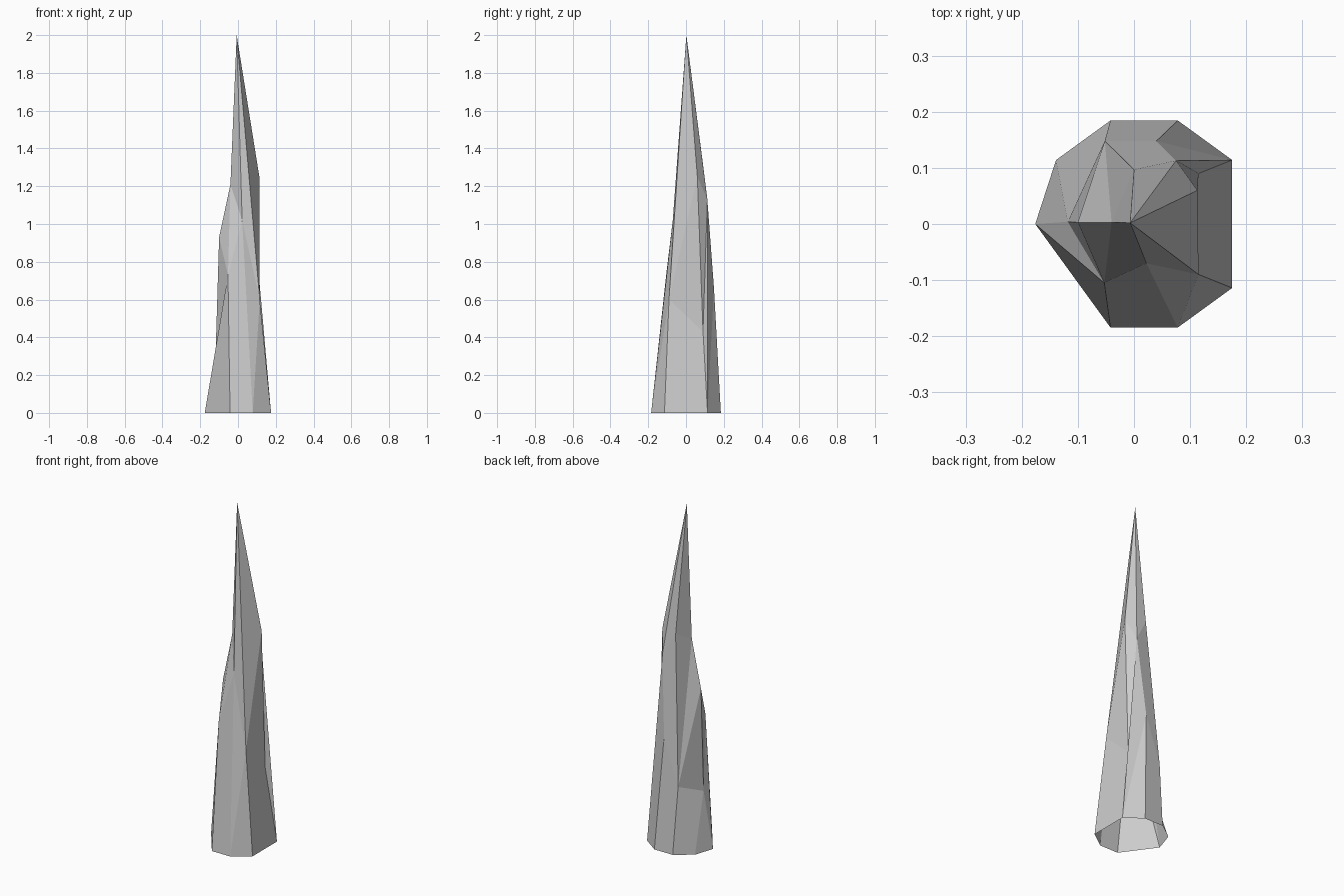
import bpy, bmesh, math

if "Cube" in bpy.data.objects:
    bpy.data.objects.remove(bpy.data.objects["Cube"])

bm = bmesh.new()
v = {}

# Base outline: a decagon with two corners dropped, open underneath
for name, k in zip("abcdefgh", (1, 2, 3, 4, 5, 7, 8, 9)):
    t = math.radians(36 * k)
    v[name] = bm.verts.new((0.018 + 0.194 * math.cos(t), 0.194 * math.sin(t), 0))

# Chipped ridge points between base and tip
ridge = {
    "R": (0.115, 0.09, 0.43), "K": (0.115, -0.09, 0.60), "P": (0.113, 0.06, 1.25),
    "Q": (0.075, 0.113, 1.13), "S": (0.04, 0.148, 0.66), "T": (-0.052, 0.148, 0.39),
    "U": (0.0, 0.097, 1.26), "W": (-0.118, 0.004, 0.33), "X": (-0.1, 0.003, 0.93),
    "V": (-0.04, 0.003, 1.21), "Y": (-0.053, -0.105, 0.73), "Z": (0.022, -0.07, 1.02),
    "A": (-0.007, 0.002, 2.0),
}
for name, co in ridge.items():
    v[name] = bm.verts.new(co)

# Facets, each spelled by its corner letters
facets = (
    "haRK KRP KPA AZK ghK gKZ fgZY "      # right and front
    "efY eYW WYX XYV YZV ZAV "            # front left
    "abS aSQ aQR RQP PQA QUA "            # back right
    "bcTS STUQ cdWT deW TWX TXV TVU UVA"  # back and left
)
for f in facets.split():
    bm.faces.new([v[c] for c in f])

bmesh.ops.recalc_face_normals(bm, faces=bm.faces)
mesh = bpy.data.meshes.new("rock_spike")
bm.to_mesh(mesh)
bm.free()
spike = bpy.data.objects.new("rock_spike", mesh)
bpy.context.collection.objects.link(spike)
